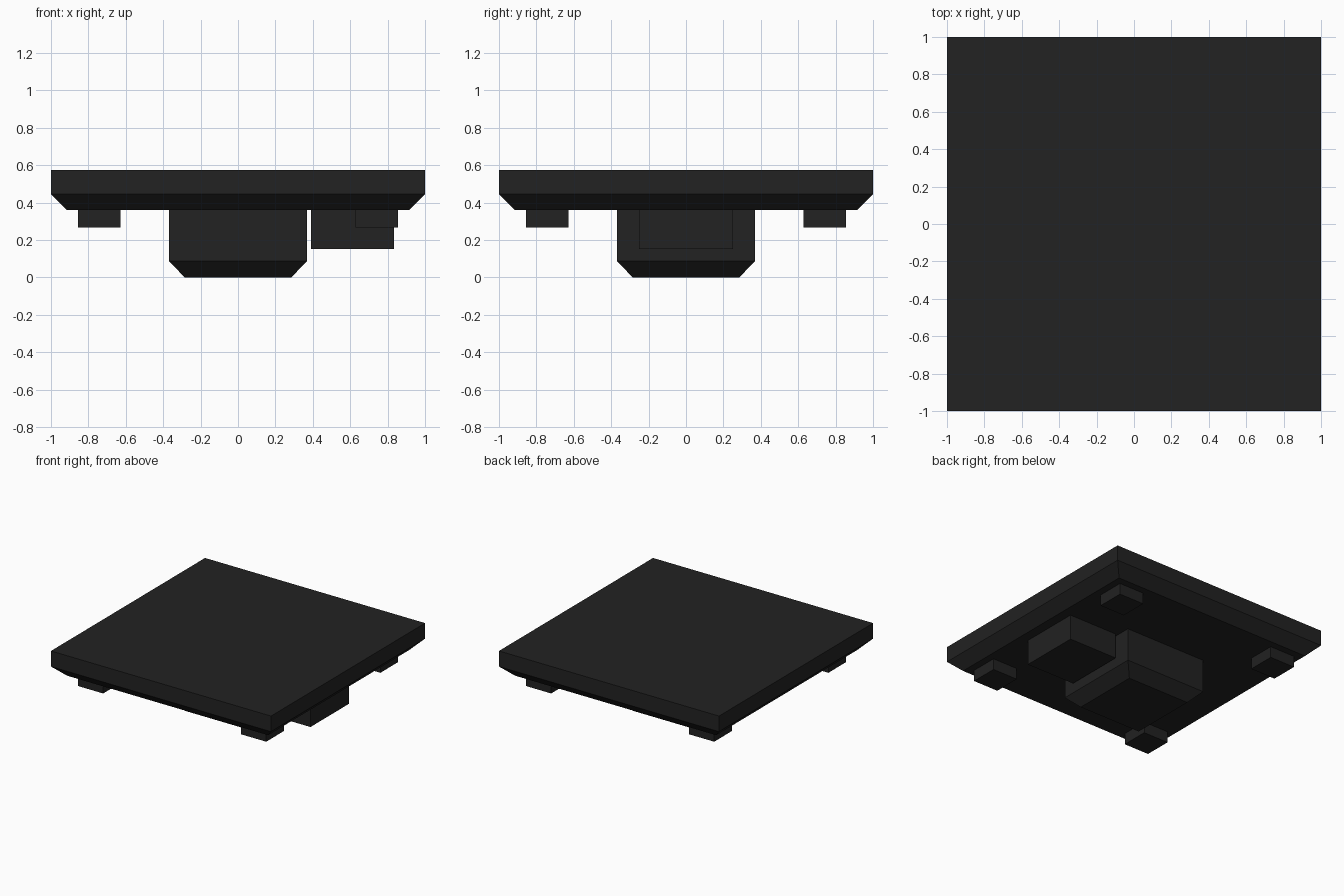
import bpy
import bmesh

if "Cube" in bpy.data.objects:
    bpy.data.objects.remove(bpy.data.objects["Cube"])

dark = bpy.data.materials.new("charcoal plastic")
dark.diffuse_color = (0.016, 0.016, 0.016, 1)
dark.use_nodes = True
dark.node_tree.nodes["Principled BSDF"].inputs["Base Color"].default_value = dark.diffuse_color


def block(name, cx, cy, layers):
    """Closed solid from stacked rectangles: (half x, half y, z), bottom to top."""
    bm = bmesh.new()
    rings = [[bm.verts.new((cx + sx * hx, cy + sy * hy, z))
              for sx, sy in ((-1, -1), (1, -1), (1, 1), (-1, 1))]
             for hx, hy, z in layers]
    bm.faces.new(rings[0][::-1])
    bm.faces.new(rings[-1])
    for low, high in zip(rings, rings[1:]):
        for i in range(4):
            j = (i + 1) % 4
            bm.faces.new((low[i], low[j], high[j], high[i]))
    mesh = bpy.data.meshes.new(name)
    bm.to_mesh(mesh)
    bm.free()
    mesh.materials.append(dark)
    obj = bpy.data.objects.new(name, mesh)
    bpy.context.collection.objects.link(obj)
    return obj


UNDERSIDE = 0.36

# Square top plate with a bevelled lower rim
block("top_plate", 0, 0, [(0.914, 0.914, UNDERSIDE), (1, 1, 0.445), (1, 1, 0.573)])

# Central stem with a bevelled lower end
block("center_stem", 0, 0, [(0.285, 0.285, 0), (0.37, 0.37, 0.088), (0.37, 0.37, UNDERSIDE)])

# Box beside the stem
block("side_box", 0.612, 0, [(0.222, 0.25, 0.152), (0.222, 0.25, UNDERSIDE)])

# Four corner pads
for sx, xname in ((-1, "left"), (1, "right")):
    for sy, yname in ((-1, "front"), (1, "back")):
        block(f"{yname}_{xname}_pad", sx * 0.741, sy * 0.741,
              [(0.114, 0.114, 0.268), (0.114, 0.114, UNDERSIDE)])
